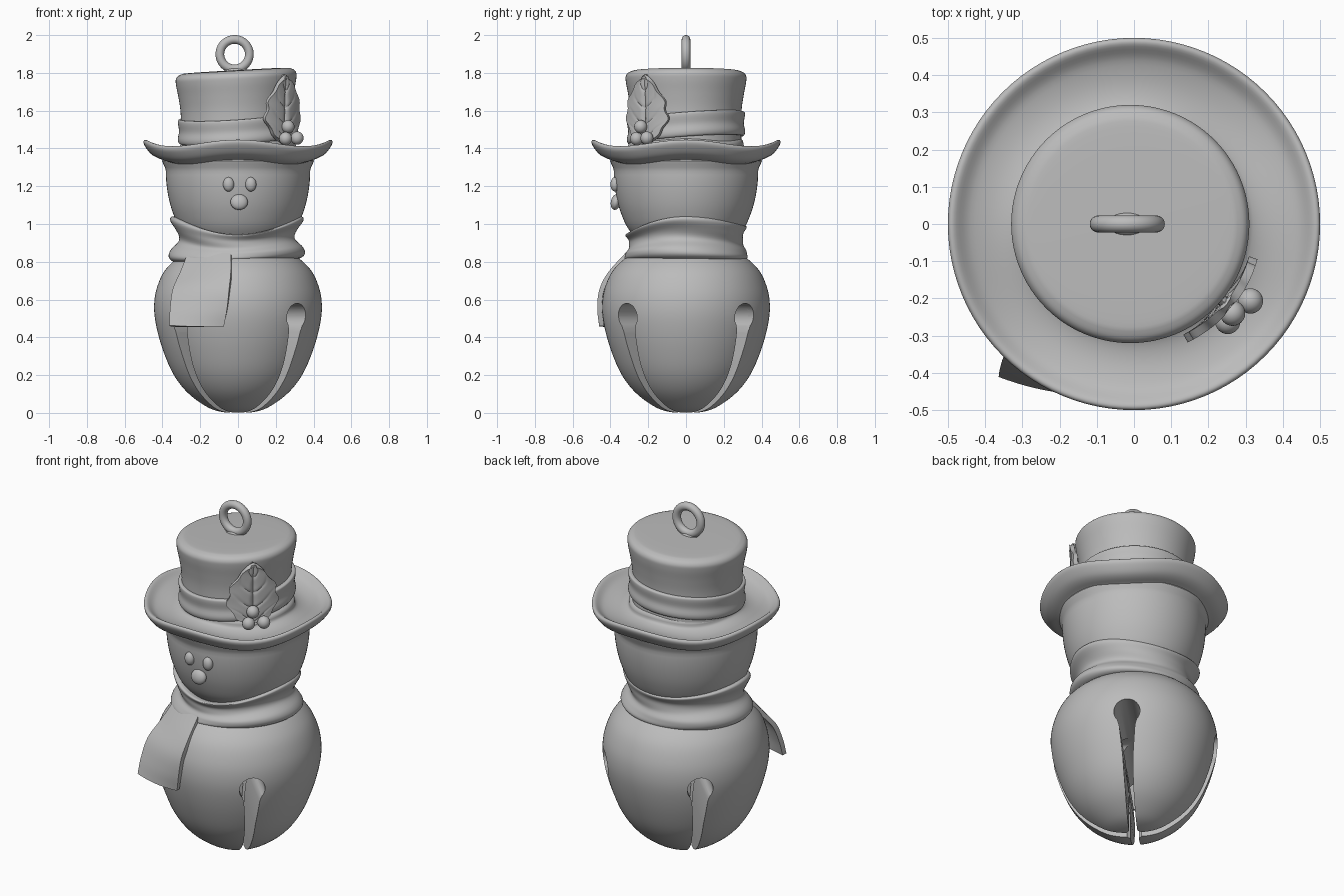
import bpy, bmesh, math
from math import sin, cos, pi
from mathutils import Vector, Matrix

cube = bpy.data.objects.get("Cube")
if cube:
    bpy.data.objects.remove(cube)

mat = bpy.data.materials.new("plain grey")
mat.use_nodes = True
grey = (0.5, 0.5, 0.5, 1)
mat.diffuse_color = grey
mat.node_tree.nodes["Principled BSDF"].inputs["Base Color"].default_value = grey


def smooth_path(points, steps=5):
    """Catmull-Rom curve through tuples of any length."""
    p = [Vector(q) for q in points]
    p = [2 * p[0] - p[1]] + p + [2 * p[-1] - p[-2]]
    out = []
    for i in range(1, len(p) - 2):
        a, b, c, d = p[i - 1:i + 3]
        for k in range(steps):
            t = k / steps
            out.append(0.5 * (2 * b + (c - a) * t + (2 * a - 5 * b + 4 * c - d) * t ** 2
                              + (3 * b - a - 3 * c + d) * t ** 3))
    return out + [p[-2]]


def shade(mesh, angle=40):
    mesh.shade_smooth()
    mesh.set_sharp_from_angle(angle=math.radians(angle))


def finish(bm, name, angle=40):
    bmesh.ops.remove_doubles(bm, verts=bm.verts, dist=1e-5)
    bmesh.ops.recalc_face_normals(bm, faces=bm.faces)
    mesh = bpy.data.meshes.new(name)
    bm.to_mesh(mesh)
    bm.free()
    mesh.materials.append(mat)
    shade(mesh, angle)
    ob = bpy.data.objects.new(name, mesh)
    bpy.context.collection.objects.link(ob)
    return ob


def grid(name, rows, wrap=False):
    bm = bmesh.new()
    vs = [[bm.verts.new(p) for p in row] for row in rows]
    n = len(vs)
    for i in range(n if wrap else n - 1):
        for j in range(len(vs[0]) - 1):
            a, b = vs[i], vs[(i + 1) % n]
            bm.faces.new((a[j], b[j], b[j + 1], a[j + 1]))
    return finish(bm, name)


def lathe(name, profile, warp=lambda a, r, z: (r, z), centre=0, y_scale=1, segments=96):
    rows = []
    for i in range(segments):
        a = 2 * pi * i / segments
        ring = [warp(a, q[0], q[1]) for q in profile]
        rows.append([(centre + r * cos(a), r * sin(a) * y_scale, z) for r, z in ring])
    return grid(name, rows, True)


def ball(name, place, size, tilt=0):
    bm = bmesh.new()
    m = Matrix.Translation(place) @ Matrix.Rotation(tilt, 4, 'X') @ Matrix.Diagonal((*size, 1))
    bmesh.ops.create_uvsphere(bm, u_segments=32, v_segments=16, radius=1, matrix=m)
    return finish(bm, name)


def bake(ob):
    """Freeze the modifiers, then mark sharp edges."""
    deps = bpy.context.evaluated_depsgraph_get()
    mesh = bpy.data.meshes.new_from_object(ob.evaluated_get(deps))
    ob.modifiers.clear()
    ob.data = mesh
    shade(mesh)


def thicken(ob, amount):
    mod = ob.modifiers.new("thickness", 'SOLIDIFY')
    mod.thickness, mod.offset = amount, 0
    bake(ob)


# Hollow bell body
outer = smooth_path([(0, 0), (0.09, 0.006), (0.17, 0.035), (0.27, 0.11), (0.345, 0.21), (0.4, 0.34),
                     (0.435, 0.47), (0.444, 0.57), (0.43, 0.66), (0.39, 0.75), (0.32, 0.82), (0.25, 0.85)])
inner = [Vector((max(r * 0.92 - 0.006, 0), 0.035 + z * 0.93)) for r, z in outer]
body = lathe("bell_body", outer + [Vector((0, 0.86)), Vector((0, 0.82))] + inner[::-1])

# Keyhole slots crossing under the body
half = [(0.022, -0.1), (0.022, 0.12), (0.028, 0.28), (0.042, 0.43)]
half += [(0.07 * cos(a), 0.51 + 0.07 * sin(a)) for a in [-0.75 + k * 0.19 for k in range(13)]]
outline = half + [(-x, z) for x, z in half[::-1]]
cutters = []
for side in (1, -1):
    bm = bmesh.new()
    d, t = Vector((1, side, 0)).normalized(), Vector((-side, 1, 0)).normalized()
    ends = [[bm.verts.new(t * x + d * s + Vector((0, 0, z))) for x, z in outline] for s in (-0.7, 0.7)]
    for e in ends:
        bm.faces.new(e)
    n = len(outline)
    for i in range(n):
        k = (i + 1) % n
        bm.faces.new((ends[0][i], ends[0][k], ends[1][k], ends[1][i]))
    cutters.append(finish(bm, "slot_cutter"))
bm = bmesh.new()
bmesh.ops.create_cone(bm, cap_ends=True, segments=32, radius1=0.045, radius2=0.045, depth=0.3)
cutters.append(finish(bm, "centre_cutter"))
for c in cutters:
    c.hide_render = True
    mod = body.modifiers.new("slot", 'BOOLEAN')
    mod.operation, mod.solver, mod.object = 'DIFFERENCE', 'EXACT', c
bake(body)
for c in cutters:
    bpy.data.objects.remove(c)

# Head
lathe("head", smooth_path([(0, 0.84), (0.2, 0.88), (0.295, 0.96), (0.345, 1.06), (0.373, 1.17),
                           (0.382, 1.28), (0.37, 1.36), (0, 1.38)]))
for x in (-0.05, 0.068):
    ball("eye", (x, -0.376, 1.21), (0.029, 0.024, 0.038))
ball("nose", (0.006, -0.372, 1.116), (0.046, 0.026, 0.042), -0.2)


# Scarf wrap, low under the chin and high at the sides
def drape(a, r, t):
    top = 0.945 + 0.095 * cos(a) ** 2 + 0.045 * max(sin(a), 0) ** 2
    bottom = 0.805 + 0.01 * cos(a)
    fold = 0.008 * sin(2 * a + 9 * t) * (1 if r > 0.3 else 0)
    return r + fold, bottom + (top - bottom) * t


lathe("scarf_wrap", smooth_path([(0.24, 0.02), (0.32, 0), (0.352, 0.1), (0.345, 0.28), (0.314, 0.48),
                                 (0.322, 0.72), (0.347, 0.93), (0.335, 1), (0.29, 0.93), (0.24, 0.7)]),
      drape, -0.006, 0.94)

# Hanging scarf end: each station is left x, left y, right x, right y, z
stations = [(-0.26, -0.2, -0.035, -0.31, 0.84), (-0.3, -0.27, -0.035, -0.4, 0.74),
            (-0.34, -0.335, -0.045, -0.447, 0.65), (-0.355, -0.375, -0.057, -0.457, 0.55),
            (-0.36, -0.4, -0.075, -0.447, 0.46)]
rows = []
for lx, ly, rx, ry, z in smooth_path(stations):
    us = [k / 12 for k in range(13)]
    rows.append([(lx + (rx - lx) * u, ly + (ry - ly) * u - 0.06 * u * (1 - u),
                  z - 0.04 * u * (1 - u) * (0.84 - z)) for u in us])
thicken(grid("scarf_end", rows), 0.025)

# Hat brim with a gentle wave
lathe("hat_brim", smooth_path([(0, 1.33), (0.34, 1.325), (0.41, 1.333), (0.46, 1.355), (0.493, 1.395),
                               (0.5, 1.42), (0.484, 1.428), (0.44, 1.4), (0.37, 1.39), (0.31, 1.405),
                               (0.27, 1.45), (0, 1.45)]),
      lambda a, r, z: (r, z + 0.018 * cos(4 * a) * (r / 0.5) ** 2))

# Hat crown, its top leaning slightly
lathe("hat_crown", smooth_path([(0.295, 1.4), (0.292, 1.5), (0.294, 1.6), (0.305, 1.68), (0.318, 1.75),
                                (0.318, 1.785), (0.295, 1.806), (0.24, 1.813), (0, 1.815)]),
      lambda a, r, z: (r, z + 0.055 * r * cos(a) * (z - 1.4) / 0.4), -0.01)

# Hat band
lathe("hat_band", smooth_path([(0.28, 1.445), (0.305, 1.446), (0.313, 1.47), (0.306, 1.51),
                               (0.312, 1.555), (0.307, 1.572), (0.28, 1.573)], 4),
      lambda a, r, z: (r, z + 0.022 * sin(a) + 0.02 * cos(a)), -0.006)

# Hanging ring and its base
bpy.ops.mesh.primitive_torus_add(major_segments=64, minor_segments=20, major_radius=0.078,
                                 minor_radius=0.023, location=(-0.018, 0, 1.899), rotation=(pi / 2, 0, 0))
ring = bpy.context.object
ring.name = "hanging_ring"
ring.data.materials.append(mat)
shade(ring.data)
ball("ring_base", (-0.018, 0, 1.812), (0.055, 0.03, 0.018))

# Holly leaf wrapped around the crown, with sunken veins
rows = []
for i in range(61):
    v = i / 60
    width = 0.155 * max(sin(pi * v ** 0.9), 0) ** 0.65 * (1 - 0.25 * v) * (1 + 0.07 * sin(7 * pi * v))
    row = []
    for j in range(41):
        u = j / 20 - 1
        vein = 0.014 * math.exp(-(u / 0.09) ** 2)
        side_vein = 0.006 * max(cos(2 * pi * (4 * v - 1.3 * abs(u))), 0) ** 6 * (1 - abs(u))
        r = 0.333 + 0.008 * abs(u) - vein - side_vein
        a = math.radians(-40) + u * width / r
        row.append((r * cos(a) - 0.008, r * sin(a), 1.43 + 0.35 * v))
    rows.append(row)
thicken(grid("holly_leaf", rows), 0.024)

# Holly berries
for place in ((0.265, -0.24, 1.515), (0.313, -0.207, 1.455), (0.252, -0.262, 1.452)):
    ball("holly_berry", place, (0.034, 0.034, 0.035))
